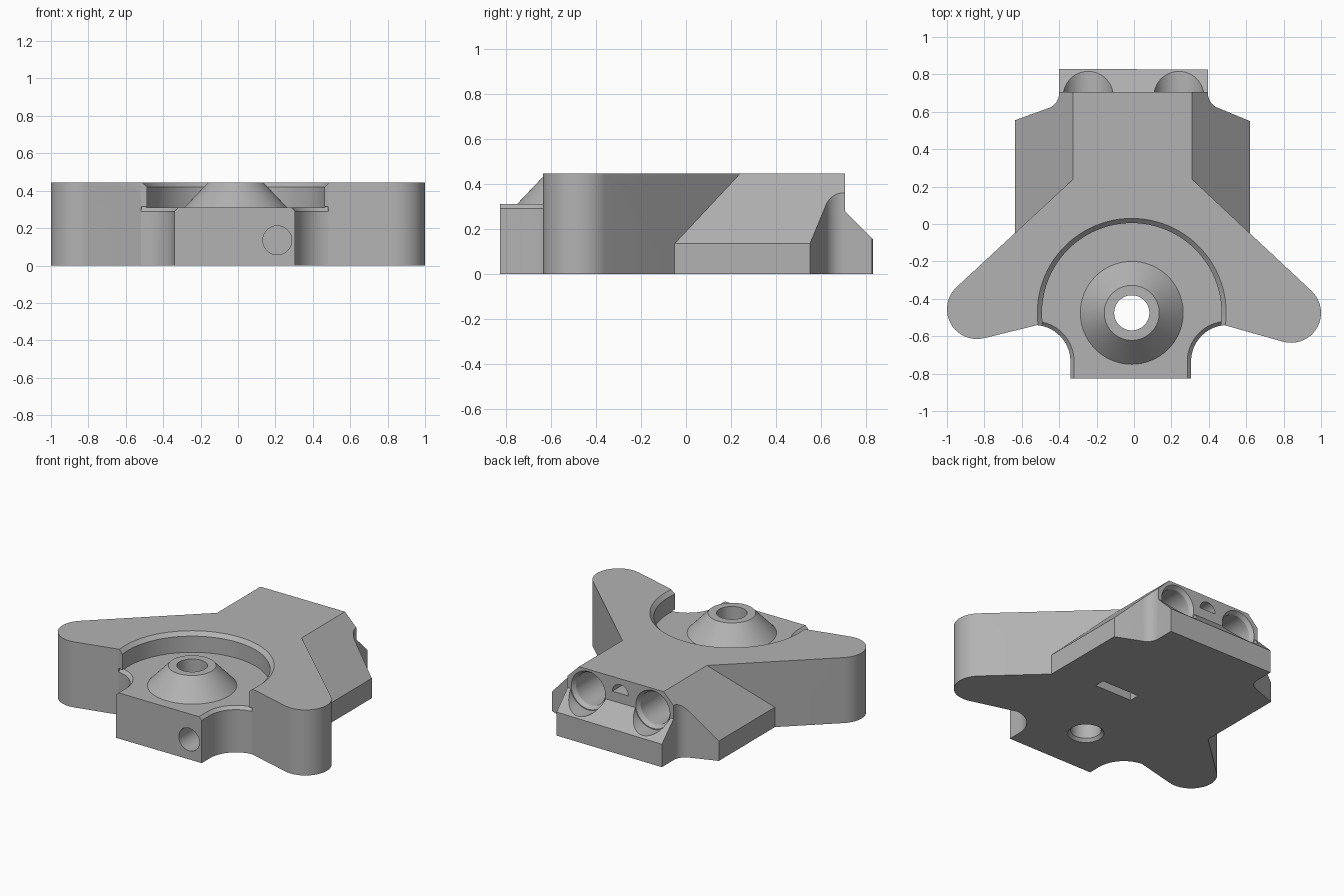
import bpy, bmesh
from math import sin, cos, radians, tau
from mathutils import Vector

if "Cube" in bpy.data.objects:
    bpy.data.objects.remove(bpy.data.objects["Cube"])

TOP = 0.445
FLOOR = 0.31
HUB = (-0.012, -0.475)

grey = bpy.data.materials.new("plain_grey")
grey.use_nodes = True
colour = (0.45, 0.45, 0.45, 1)
grey.diffuse_color = colour
grey.node_tree.nodes["Principled BSDF"].inputs["Base Color"].default_value = colour


def arc(cx, cy, r, start, end, n=20):
    angles = [radians(start + (end - start) * i / n) for i in range(n + 1)]
    return [(cx + r * cos(a), cy + r * sin(a)) for a in angles]


def finish(name, bm):
    bmesh.ops.recalc_face_normals(bm, faces=bm.faces)
    mesh = bpy.data.meshes.new(name)
    bm.to_mesh(mesh)
    bm.free()
    mesh.materials.append(grey)
    obj = bpy.data.objects.new(name, mesh)
    bpy.context.collection.objects.link(obj)
    return obj


def loft(name, lower, upper):
    """Solid between two matching loops of 3D points."""
    bm = bmesh.new()
    a = [bm.verts.new(p) for p in lower]
    b = [bm.verts.new(p) for p in upper]
    bm.faces.new(a)
    bm.faces.new(b)
    for i in range(len(a)):
        j = (i + 1) % len(a)
        bm.faces.new((a[i], a[j], b[j], b[i]))
    return finish(name, bm)


def turned(name, profile, loc, axis=(0, 0, 1), ring=False, steps=64):
    """Solid of revolution from (radius, height) points along an axis."""
    bm = bmesh.new()
    verts = [bm.verts.new((r, 0, z)) for r, z in profile]
    edges = [bm.edges.new(pair) for pair in zip(verts, verts[1:])]
    if ring:
        edges.append(bm.edges.new((verts[-1], verts[0])))
    bmesh.ops.spin(bm, geom=verts + edges, cent=(0, 0, 0), axis=(0, 0, 1),
                   angle=tau, steps=steps)
    bmesh.ops.remove_doubles(bm, verts=bm.verts, dist=1e-5)
    turn = Vector(axis).to_track_quat('Z', 'Y').to_matrix()
    for v in bm.verts:
        v.co = turn @ v.co + Vector(loc)
    return finish(name, bm)


def carve(cutter):
    cutter.hide_render = True
    mod = body.modifiers.new(cutter.name, 'BOOLEAN')
    mod.operation = 'DIFFERENCE'
    mod.solver = 'EXACT'
    mod.object = cutter
    bpy.context.view_layer.objects.active = body
    bpy.ops.object.modifier_apply(modifier=mod.name)
    bpy.data.objects.remove(cutter)


# Body outline: front block, arms, wings and rear shelf
outline = [(-0.34, -0.825), (0.305, -0.825)]
outline += arc(0.5, -0.735, 0.195, 180, 95)
outline += arc(0.84, -0.475, 0.16, -104, 47)
outline += [(0.62, -0.05), (0.62, 0.55)]
outline += arc(0.48, 0.70, 0.085, 250, 180)
outline += [(0.395, 0.825), (-0.40, 0.83)]
outline += arc(-0.485, 0.70, 0.085, 0, -70)
outline += [(-0.635, 0.555), (-0.635, -0.047)]
outline += arc(-0.84, -0.455, 0.16, 133, 284)
outline += arc(-0.535, -0.735, 0.195, 85, 0)
body = loft("bracket_body", [(x, y, 0) for x, y in outline],
            [(x, y, TOP) for x, y in outline])

# Sloped wing tops, stopping at the arm walls
for side, edge, slope in ((1, 0.31, 0.936), (-1, 0.325, 0.926)):
    section = [(-0.05, TOP + 0.05), (0.315, TOP - 0.315), (0.315, 0.6), (-0.05, 0.6)]
    section[0] = (0, TOP)
    section[3] = (0, 0.6)
    carve(loft("wing_slope",
               [(side * (edge + d), 0.24 - slope * d, z) for d, z in section],
               [(side * (edge + d), 1, z) for d, z in section]))

# Rear step and sloped shelf
step = [(0.705, 0.6), (0.705, 0.28), (0.9, 0.085), (0.9, 0.6)]
carve(loft("rear_step", [(-0.5, y, z) for y, z in step],
           [(0.5, y, z) for y, z in step]))

# Round pocket with chamfered rim, leaving the hub cone
carve(turned("round_pocket",
             [(0.1375, TOP + 0.01), (0.275, FLOOR), (0.48, FLOOR),
              (0.48, TOP - 0.025), (0.515, TOP + 0.01)],
             (*HUB, 0), ring=True, steps=96))

# Chamfers on the two front scallops
for cx, side in ((0.5, 1), (-0.535, -1)):
    loops = []
    for r, z in ((0.194, 0.289), (0.22, 0.315)):
        pts = [(-r, -0.9)] + arc(0, -0.735, r, 180, 95) + [(0, -0.9)]
        loops.append([(cx + side * x, y, z) for x, y in pts])
    carve(loft("scallop_chamfer", *loops))

# Vertical holes: hub, counterbored left arm, blind right arm
carve(turned("hub_hole", [(0, 0), (0.12, 0), (0.094, 0.03), (0.094, 0.6), (0, 0.6)],
             (*HUB, -0.01)))
carve(turned("left_arm_hole",
             [(0, 0), (0.097, 0), (0.073, 0.025), (0.073, 0.15),
              (0.107, 0.15), (0.107, 0.6), (0, 0.6)], (0.85, -0.485, -0.01)))
carve(turned("right_arm_hole", [(0, 0), (0.1, 0), (0.1, 0.3), (0, 0.3)],
             (-0.81, -0.465, -0.01)))

# Slanted countersunk holes through the arms
for x, side in ((0.574, 1), (-0.6, -1)):
    carve(turned("arm_cross_hole",
                 [(0, 0), (0.12, 0), (0.077, 0.06), (0.077, 0.8), (0, 0.8)],
                 (x, -0.603, 0.325), (side * 0.357, 0.933, 0)))

# Blind hole in the front block
carve(turned("front_hole", [(0, 0), (0.077, 0), (0.077, 0.3), (0, 0.3)],
             (0.21, -0.86, 0.135), (0, 1, 0)))

# Rear sockets with grooves across the shelf
for x in (-0.245, 0.24):
    carve(turned("rear_socket",
                 [(0, 0), (0.134, 0), (0.134, 0.194), (0.128, 0.194),
                  (0.11, 0.22), (0.11, 0.55), (0, 0.55)],
                 (x, 0.9, 0.303), (0, -1, 0)))

# Half-round rear opening and underside slot
half = arc(0, 0.345, 0.06, 0, 180)
carve(loft("rear_opening", [(x, 0.5, z) for x, z in half],
           [(x, 0.8, z) for x, z in half]))
slot = [(0.04, 0.015), (0.32, 0.015), (0.32, 0.085), (0.04, 0.085)]
carve(loft("underside_slot", [(x, y, -0.05) for x, y in slot],
           [(x, y, 0.1) for x, y in slot]))

bpy.ops.object.select_all(action='DESELECT')
body.select_set(True)
bpy.context.view_layer.objects.active = body
bpy.ops.object.shade_smooth_by_angle(angle=radians(25))
